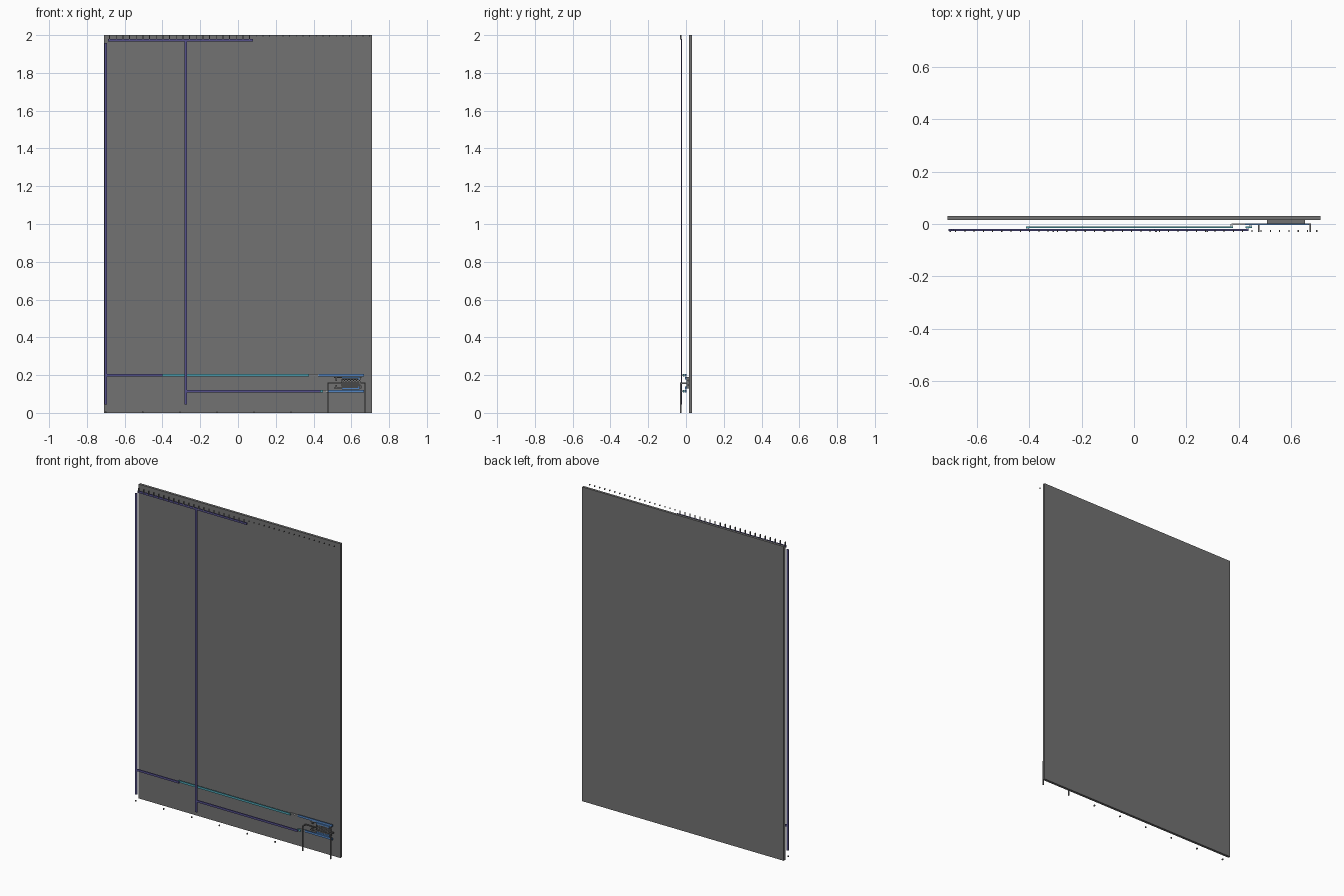
import bpy, bmesh
from mathutils import Matrix

if "Cube" in bpy.data.objects:
    bpy.data.objects.remove(bpy.data.objects["Cube"])


def material(name, rgb):
    m = bpy.data.materials.new(name)
    m.diffuse_color = (*rgb, 1)
    m.use_nodes = True
    m.node_tree.nodes["Principled BSDF"].inputs["Base Color"].default_value = m.diffuse_color
    return m


DARK = material("dark_grey", (0.17, 0.17, 0.17))
PURPLE = material("purple", (0.09, 0.08, 0.26))
CYAN = material("cyan", (0.08, 0.38, 0.46))
BLUE = material("blue", (0.09, 0.24, 0.55))

# Layer depths, front to back
PINS = (-0.031, -0.023)
OUTER = (-0.027, -0.020)
MIDDLE = (-0.015, -0.009)
INNER = (-0.004, 0.002)
CORE = (0.002, 0.015)
W = 0.0065  # half width of a trace


def boxes(name, items, mat=None):
    """One object from boxes given as (x0, x1), (y0, y1), (z0, z1)."""
    bm = bmesh.new()
    for spans in items:
        size = [b - a for a, b in spans]
        mid = [(a + b) / 2 for a, b in spans]
        bmesh.ops.create_cube(bm, size=1, matrix=Matrix.Translation(mid) @ Matrix.Diagonal((*size, 1)))
    me = bpy.data.meshes.new(name)
    bm.to_mesh(me)
    bm.free()
    ob = bpy.data.objects.new(name, me)
    bpy.context.collection.objects.link(ob)
    if mat:
        me.materials.append(mat)
    return ob


def path(points, layer, w=W):
    """Boxes along a right-angled path in the xz plane."""
    out = []
    for (x0, z0), (x1, z1) in zip(points, points[1:]):
        out.append(((min(x0, x1) - w, max(x0, x1) + w), layer,
                    (min(z0, z1) - w, max(z0, z1) + w)))
    return out


# Backing plate
boxes("back_plate", [((-0.71, 0.71), (0.015, 0.031), (0, 2))], DARK)

# Outer layer traces
boxes("left_column_trace", path([(-0.70, 0.05), (-0.70, 1.953)], OUTER), PURPLE)
boxes("centre_column_trace", path([(-0.277, 0.05), (-0.277, 1.974)], OUTER), PURPLE)
boxes("top_trace", path([(-0.682, 1.974), (0.074, 1.974)], OUTER), PURPLE)
boxes("upper_branch_trace", path([(-0.695, 0.2), (-0.405, 0.2)], OUTER), PURPLE)
boxes("lower_branch_trace", path([(-0.27, 0.115), (0.43, 0.115)], OUTER), PURPLE)

# Middle layer traces
boxes("upper_bridge_trace", path([(-0.405, 0.2), (0.37, 0.2)], MIDDLE), CYAN)
boxes("lower_bridge_trace", path([(0.432, 0.115), (0.444, 0.115)], MIDDLE), CYAN)

# Inner layer traces and folded brackets
boxes("upper_link", path([(0.376, 0.2), (0.423, 0.2)], INNER, 0.004))
boxes("lower_link", path([(0.436, 0.115), (0.47, 0.115)], INNER, 0.004))
boxes("upper_inner_trace", path([(0.43, 0.2), (0.66, 0.2)], INNER), BLUE)
boxes("lower_inner_trace", path([(0.476, 0.115), (0.66, 0.115)], INNER), BLUE)
for name, z, s in (("upper_bracket", 0.186, 1), ("lower_bracket", 0.129, -1)):
    boxes(name, path([(0.555, z), (0.64, z), (0.64, z - s * 0.006)], INNER, 0.004), BLUE)

# Vias joining the layers
boxes("vias", [((x - 0.004, x + 0.004), y, (z - 0.004, z + 0.004)) for x, z, y in (
    (-0.405, 0.2, (-0.021, -0.014)), (0.432, 0.115, (-0.021, -0.014)),
    (0.372, 0.2, (-0.010, 0.0)), (0.444, 0.115, (-0.010, 0.0)))])

# Folded core element
pts = []
for i, z in enumerate((0.187, 0.176, 0.165, 0.154, 0.143, 0.132)):
    ends = [(0.51, z), (0.65, z)] if i in (0, 5) else [(0.55, z), (0.645, z)]
    pts += ends if i % 2 == 0 else ends[::-1]
core = []
for a, b in zip(pts[::2], pts[1::2]):
    core += path([a, b], CORE, 0.0028)
for b, c in zip(pts[1::2], pts[2::2]):
    core += path([(c[0], b[1]), c], CORE, 0.0028)
boxes("folded_core", core, DARK)
boxes("core_ribs", [((0.56 + i * 0.016, 0.566 + i * 0.016), (0.004, 0.013), (0.140, 0.180))
                    for i in range(6)], DARK)
boxes("core_feet", path([(0.52, 0.185), (0.52, 0.174)], CORE, 0.004)
      + path([(0.52, 0.143), (0.52, 0.132)], CORE, 0.004), DARK)

# Tall contact posts with hooks into the core
for name, x, hook in (("left_post", 0.476, 0.55), ("right_post", 0.672, 0.645)):
    boxes(name, [((x - 0.003, x + 0.003), PINS, (0, 0.16)),
                 ((x - 0.003, x + 0.003), (-0.025, 0.002), (0.154, 0.16)),
                 ((min(x, hook), max(x, hook)), INNER, (0.154, 0.16))], DARK)

# Bottom column pins
boxes("bottom_pins", [((x - 0.003, x + 0.003), PINS, (0, 0.008))
                      for x in [-0.70 + i * 0.196 for i in range(6)]], DARK)

# Top pins: long where they reach the top trace, short beyond it
tops = []
for i in range(40):
    x = -0.68 + i * 0.0353
    tops.append(((x - 0.002, x + 0.002), PINS, (1.976 if x < 0.08 else 1.993, 2.0)))
boxes("top_pins", tops, DARK)
